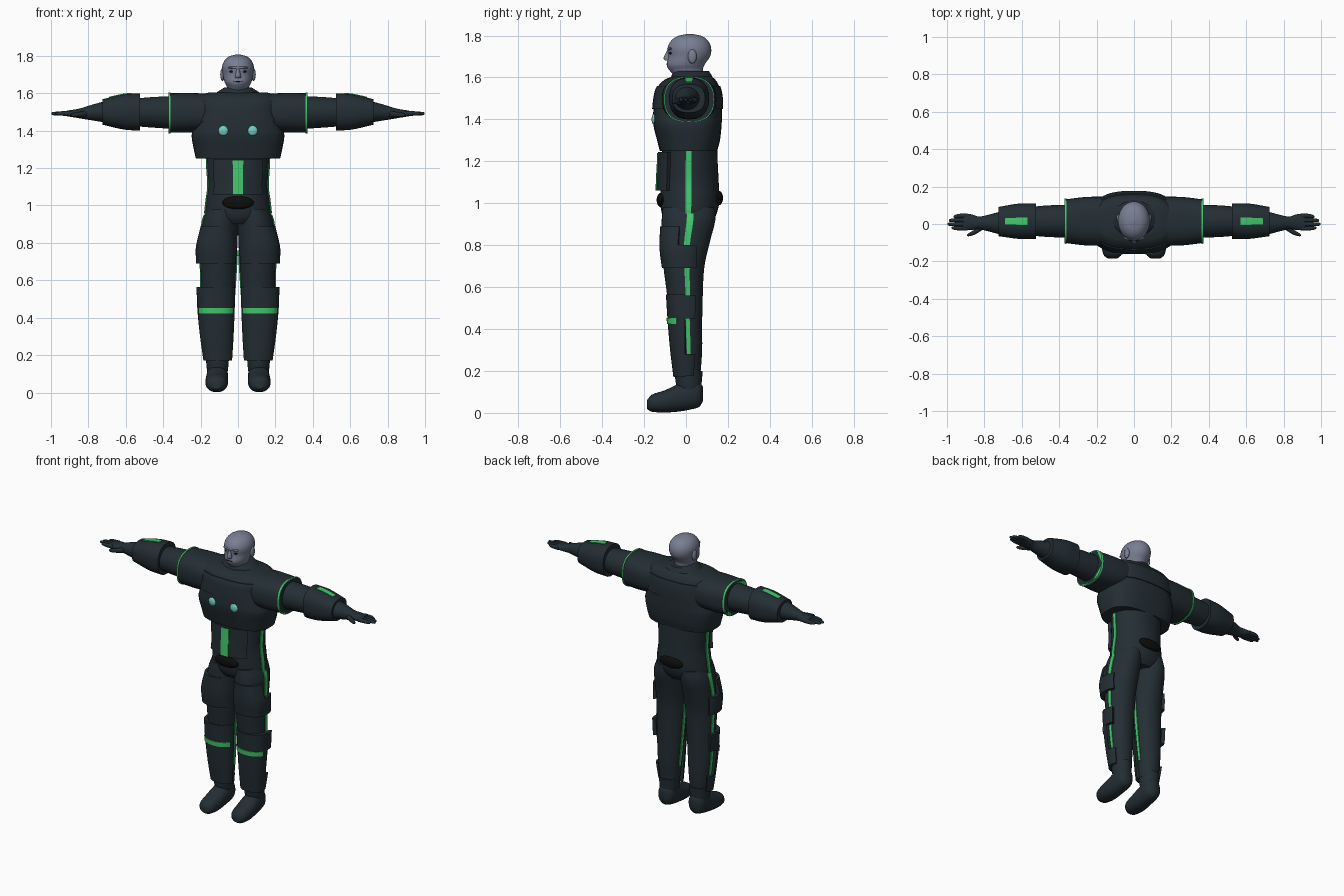
import bpy, bmesh, math
from mathutils import Vector, Matrix

cube = bpy.data.objects.get("Cube")
if cube:
    bpy.data.objects.remove(cube, do_unlink=True)


def material(name, rgb):
    m = bpy.data.materials.new(name)
    m.use_nodes = True
    m.diffuse_color = (*rgb, 1)
    m.node_tree.nodes["Principled BSDF"].inputs["Base Color"].default_value = (*rgb, 1)
    return m


SUIT = material("dark suit", (.017, .027, .034))
GREEN = material("green trim", (.055, .58, .15))
TEAL = material("teal light", (.17, .62, .54))
SKIN = material("grey skin", (.19, .21, .29))
BLACK = material("black", (.004, .004, .004))


def finish(name, bm, mat):
    bmesh.ops.recalc_face_normals(bm, faces=bm.faces)
    me = bpy.data.meshes.new(name)
    bm.to_mesh(me)
    bm.free()
    me.materials.append(mat)
    me.shade_smooth()
    me.set_sharp_from_angle(angle=math.radians(42))
    ob = bpy.data.objects.new(name, me)
    bpy.context.collection.objects.link(ob)
    return ob


def sample(secs, t):
    """Smoothly interpolate (t, centre u, centre v, radius u, radius v)."""
    i = max(k for k in range(len(secs) - 1) if k == 0 or secs[k][0] <= t)
    a, b = secs[i], secs[i + 1]
    h = b[0] - a[0]
    f = (t - a[0]) / h

    def slope(k, c):
        p, q = secs[max(k - 1, 0)], secs[min(k + 1, len(secs) - 1)]
        return (q[c] - p[c]) / (q[0] - p[0]) * h
    return [a[c] * (1 + 2 * f) * (1 - f) ** 2 + b[c] * f * f * (3 - 2 * f)
            + slope(i, c) * f * (1 - f) ** 2 - slope(i + 1, c) * f * f * (1 - f)
            for c in range(1, 5)]


def loft(name, secs, mat=SUIT, axis="z", side=1, power=2, span=None, arc=None,
         grow=0.0, depth=.01, segs=40):
    """Closed loft through sections, or a curved plate over part of one (arc in degrees)."""
    if span:
        ts = [span[0] + (span[1] - span[0]) * k / 14 for k in range(15)]
    else:
        ts = [a[0] + (b[0] - a[0]) * k / 4 for a, b in zip(secs, secs[1:]) for k in range(4)]
        ts.append(secs[-1][0])
    if arc:
        angles = [math.radians(arc[0] + (arc[1] - arc[0]) * k / 20) for k in range(21)]
        ring = [(a, grow) for a in angles] + [(a, grow - depth) for a in reversed(angles)]
    else:
        ring = [(math.tau * k / segs, grow) for k in range(segs)]
    bm = bmesh.new()
    rows = []
    for t in ts:
        cu, cv, ru, rv = sample(secs, t)
        row = []
        for a, g in ring:
            c, s = math.cos(a), math.sin(a)
            u = cu + max(ru + g, .002) * math.copysign(abs(c) ** (2 / power), c)
            v = cv + max(rv + g, .002) * math.copysign(abs(s) ** (2 / power), s)
            x, y, z = {"z": (u, v, t), "x": (t, u, v), "y": (u, t, v)}[axis]
            row.append(bm.verts.new((x * side, y, z)))
        rows.append(row)
    n = len(ring)
    for p, q in zip(rows, rows[1:]):
        for k in range(n):
            bm.faces.new((p[k], p[(k + 1) % n], q[(k + 1) % n], q[k]))
    bm.faces.new(rows[0])
    bm.faces.new(rows[-1])
    return finish(name, bm, mat)


def ball(name, at, size, mat):
    bm = bmesh.new()
    bmesh.ops.create_uvsphere(bm, u_segments=24, v_segments=14, radius=1)
    bm.transform(Matrix.Translation(Vector(at)) @ Matrix.Diagonal((*size, 1)))
    return finish(name, bm, mat)


# Head and face
loft("head", [(1.59, 0, .025, .06, .062), (1.635, 0, 0, .06, .08), (1.66, 0, -.002, .072, .09),
              (1.70, 0, .015, .081, .1), (1.74, 0, .016, .085, .104), (1.775, 0, .017, .072, .088),
              (1.798, 0, .018, .045, .056), (1.808, 0, .018, .008, .01)], SKIN)
loft("nose", [(1.682, 0, -.085, .016, .016), (1.692, 0, -.087, .015, .02),
              (1.73, 0, -.08, .008, .01)], SKIN, segs=16)
ball("brow", (0, -.073, 1.737), (.055, .017, .009), SKIN)
ball("mouth", (0, -.089, 1.664), (.024, .005, .003), BLACK)

# Torso and collar
torso = [(.9, 0, .015, .1, .1), (.935, 0, .015, .168, .125), (1.0, 0, .018, .172, .14),
         (1.1, 0, .018, .16, .138), (1.2, 0, .018, .165, .133), (1.3, 0, .018, .17, .13)]
loft("torso", torso)
loft("collar", [(1.57, 0, .03, .15, .11), (1.6, 0, .028, .12, .1), (1.63, 0, .025, .074, .085)])

# Chest armour with raised yokes
chest = [(1.25, 0, .012, .225, .137), (1.3, 0, .012, .236, .15), (1.375, 0, .007, .248, .163),
         (1.42, 0, .007, .236, .164), (1.5, 0, .01, .22, .16), (1.555, 0, .012, .22, .147),
         (1.592, 0, .02, .2, .118), (1.605, 0, .03, .15, .09)]
loft("chest_armour", chest, power=2.7)
for label, mid in (("front", -90), ("back", 90)):
    loft(label + "_yoke", chest, power=2.7, span=(1.45, 1.56), arc=(mid - 62, mid + 62), grow=.006)

# Abdomen plate, stripe and belt buckles
loft("abdomen_plate", torso, span=(1.06, 1.245), arc=(-136, -44), grow=.02, depth=.03)
loft("abdomen_stripe", torso, GREEN, span=(1.06, 1.24), arc=(-98.5, -81.5), grow=.024, depth=.006)
ball("front_buckle", (0, -.118, 1.015), (.085, .022, .035), BLACK)
ball("back_buckle", (0, .155, 1.025), (.085, .022, .035), BLACK)

# Arm sections, running outward along x
shoulder = [(.1, .015, 1.5, .13, .096), (.25, .015, 1.496, .13, .105), (.372, .015, 1.495, .116, .105)]
cuff = [(.525, .015, 1.5, .094, .1), (.61, .015, 1.5, .095, .094), (.725, .013, 1.5, .078, .068)]
hand = [(.72, .005, 1.5, .06, .055), (.78, .005, 1.497, .044, .042), (.83, .006, 1.493, .034, .03),
        (.87, .01, 1.492, .042, .022), (.915, .01, 1.492, .044, .015)]

# Leg sections, running up along z
leg = [(.17, .108, .01, .06, .058), (.3, .11, .005, .074, .072), (.42, .11, 0, .083, .077),
       (.56, .107, -.005, .09, .085), (.7, .104, -.01, .096, .098), (.82, .1, 0, .098, .115),
       (.92, .094, .012, .094, .128), (.98, .085, .015, .08, .125)]
shin = [(.17, .108, 0, .077, .06), (.3, .113, 0, .09, .076), (.44, .117, 0, .1, .088),
        (.565, .118, 0, .104, .096)]
thigh = [(.69, .116, -.015, .108, .1), (.78, .117, -.02, .108, .106), (.89, .108, -.012, .092, .112)]
foot = [(-.185, .115, .04, .025, .022), (-.165, .115, .046, .048, .04), (-.1, .114, .055, .06, .053),
        (-.03, .112, .074, .058, .067), (.03, .11, .088, .056, .07), (.065, .11, .09, .045, .06),
        (.08, .11, .09, .02, .035)]
ankle = [(.06, .11, .03, .045, .04), (.12, .11, .015, .056, .058), (.2, .11, .012, .063, .068)]

for name, s in (("left_", 1), ("right_", -1)):
    # Face details
    ball(name + "eye", (s * .031, -.07, 1.716), (.015, .011, .007), BLACK)
    ball(name + "ear", (s * .083, .03, 1.7), (.012, .021, .034), SKIN)

    # Chest light
    ball(name + "chest_light", (s * .078, -.152, 1.4), (.027, .012, .027), TEAL)

    # Shoulder, arm and forearm guard
    loft(name + "shoulder", shoulder, axis="x", side=s, power=2.5)
    loft(name + "shoulder_ring", shoulder, GREEN, "x", s, 2.5, span=(.361, .372), grow=.004)
    loft(name + "upper_arm", [(.34, .015, 1.497, .088, .088), (.45, .015, 1.498, .085, .082),
                              (.54, .015, 1.498, .078, .075)], axis="x", side=s)
    loft(name + "forearm_guard", cuff, axis="x", side=s, power=2.4)
    loft(name + "forearm_light", cuff, GREEN, "x", s, 2.4, span=(.57, .69), arc=(82, 98),
         grow=.004, depth=.008)

    # Hand, fingers and thumb
    loft(name + "hand", hand, axis="x", side=s)
    for k, tip in enumerate((.975, .998, .99, .965)):
        y = -.023 + .022 * k
        loft(name + "finger_%d" % (k + 1),
             [(.89, y, 1.492, .012, .014), (.94, y, 1.492, .011, .012),
              (tip - .006, y * .9, 1.491, .008, .008), (tip, y * .9, 1.491, .003, .003)],
             axis="x", side=s, segs=12)
    loft(name + "thumb", [(.81, -.015, 1.49, .016, .018), (.85, -.042, 1.486, .014, .014),
                          (.885, -.058, 1.484, .008, .01), (.892, -.061, 1.484, .003, .003)],
         axis="x", side=s, segs=12)

    # Leg and boot
    loft(name + "leg", leg, side=s)
    loft(name + "boot", foot, axis="y", side=s, power=2.2)
    loft(name + "boot_shaft", ankle, side=s)

    # Thigh and shin guards with their side flaps
    loft(name + "thigh_guard", thigh, side=s, power=2.3, span=(.69, .89), arc=(-168, -8), depth=.025)
    loft(name + "thigh_flap", thigh, side=s, power=2.3, span=(.69, .8), arc=(-30, 38), depth=.025)
    loft(name + "shin_guard", shin, side=s, power=2.3, span=(.17, .565), arc=(-172, -2), depth=.022)
    loft(name + "knee_flap", shin, side=s, power=2.3, span=(.45, .56), arc=(-20, 26), depth=.022)
    loft(name + "ankle_flap", shin, side=s, power=2.3, span=(.175, .28), arc=(-20, 34), depth=.022)
    loft(name + "shin_band", shin, GREEN, side=s, power=2.3, span=(.423, .453), arc=(-152, -26),
         grow=.004, depth=.007)

    # Green side stripes
    loft(name + "hip_stripe", torso, GREEN, side=s, span=(.94, 1.26), arc=(-8, 3),
         grow=.005, depth=.009)
    for label, lo, hi, mid in (("upper_leg", .8, .95, 3), ("knee", .56, .7, 9),
                               ("outer_calf", .28, .45, 6), ("inner_leg", .28, .76, 176)):
        loft(name + label + "_stripe", leg, GREEN, side=s, span=(lo, hi), arc=(mid - 7, mid + 7),
             grow=.005, depth=.009)
